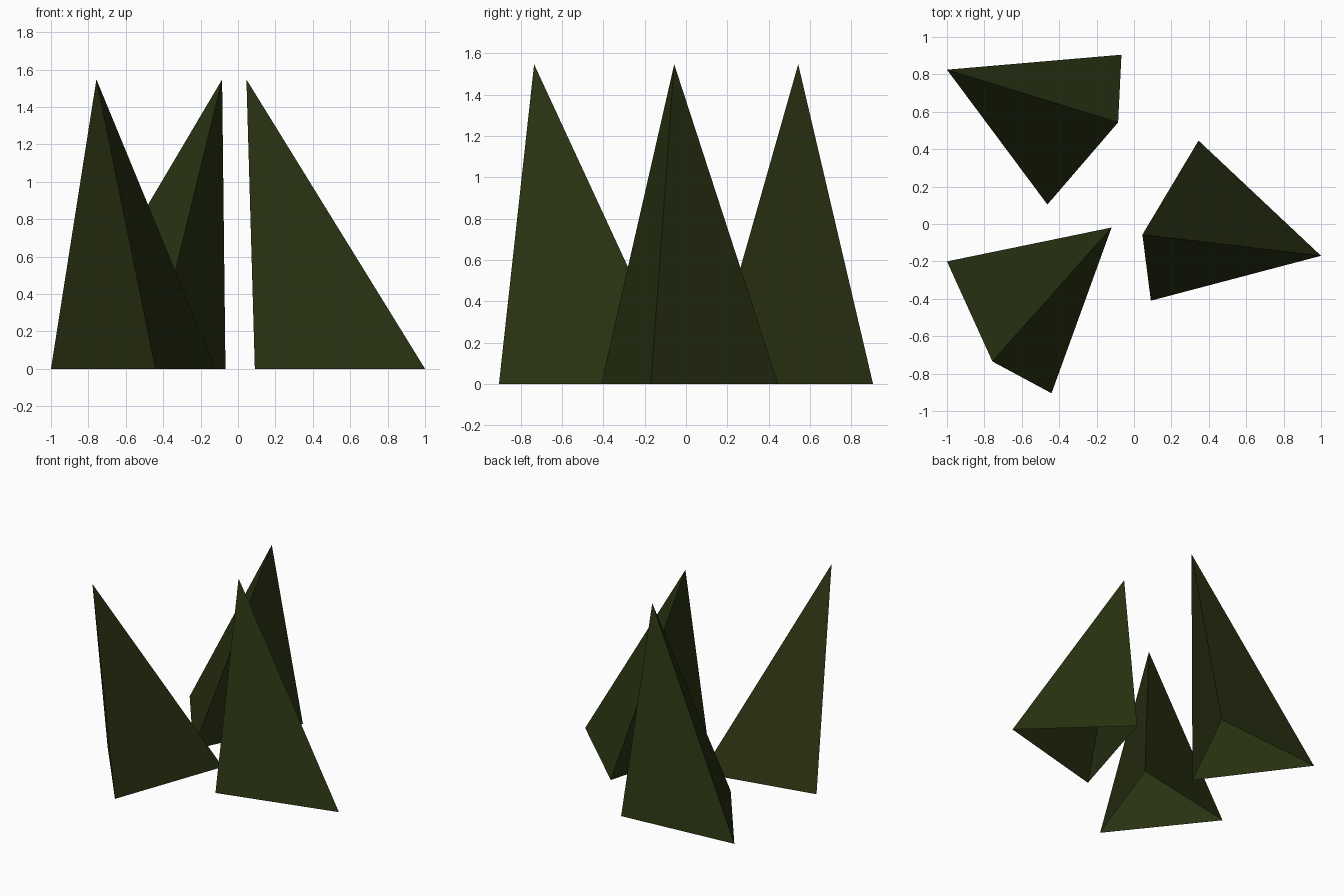
import bpy
import bmesh

cube = bpy.data.objects.get("Cube")
if cube:
    bpy.data.objects.remove(cube, do_unlink=True)

HEIGHT = 1.547

# Single dark green
green = bpy.data.materials.new("dark_green")
green.use_nodes = True
color = (0.022, 0.032, 0.006, 1)
green.diffuse_color = color
bsdf = green.node_tree.nodes["Principled BSDF"]
bsdf.inputs["Base Color"].default_value = color
bsdf.inputs["Roughness"].default_value = 0.9


def grass_blade(name, base, tip):
    """Leaning three-sided spike, open underneath; base runs counter-clockwise."""
    bm = bmesh.new()
    ring = [bm.verts.new((x, y, 0)) for x, y in base]
    apex = bm.verts.new((*tip, HEIGHT))
    for i in range(3):
        bm.faces.new((ring[i], ring[(i + 1) % 3], apex))
    mesh = bpy.data.meshes.new(name)
    bm.to_mesh(mesh)
    bm.free()
    mesh.materials.append(green)
    bpy.context.collection.objects.link(bpy.data.objects.new(name, mesh))


# Three blades around the centre
grass_blade("left_blade", [(0.09, -0.41), (1.0, -0.17), (0.345, 0.446)], (0.045, -0.057))
grass_blade("back_blade", [(-0.463, 0.104), (-0.067, 0.905), (-1.0, 0.825)], (-0.085, 0.543))
grass_blade("front_blade", [(-0.441, -0.905), (-0.12, -0.019), (-1.0, -0.2)], (-0.757, -0.735))
